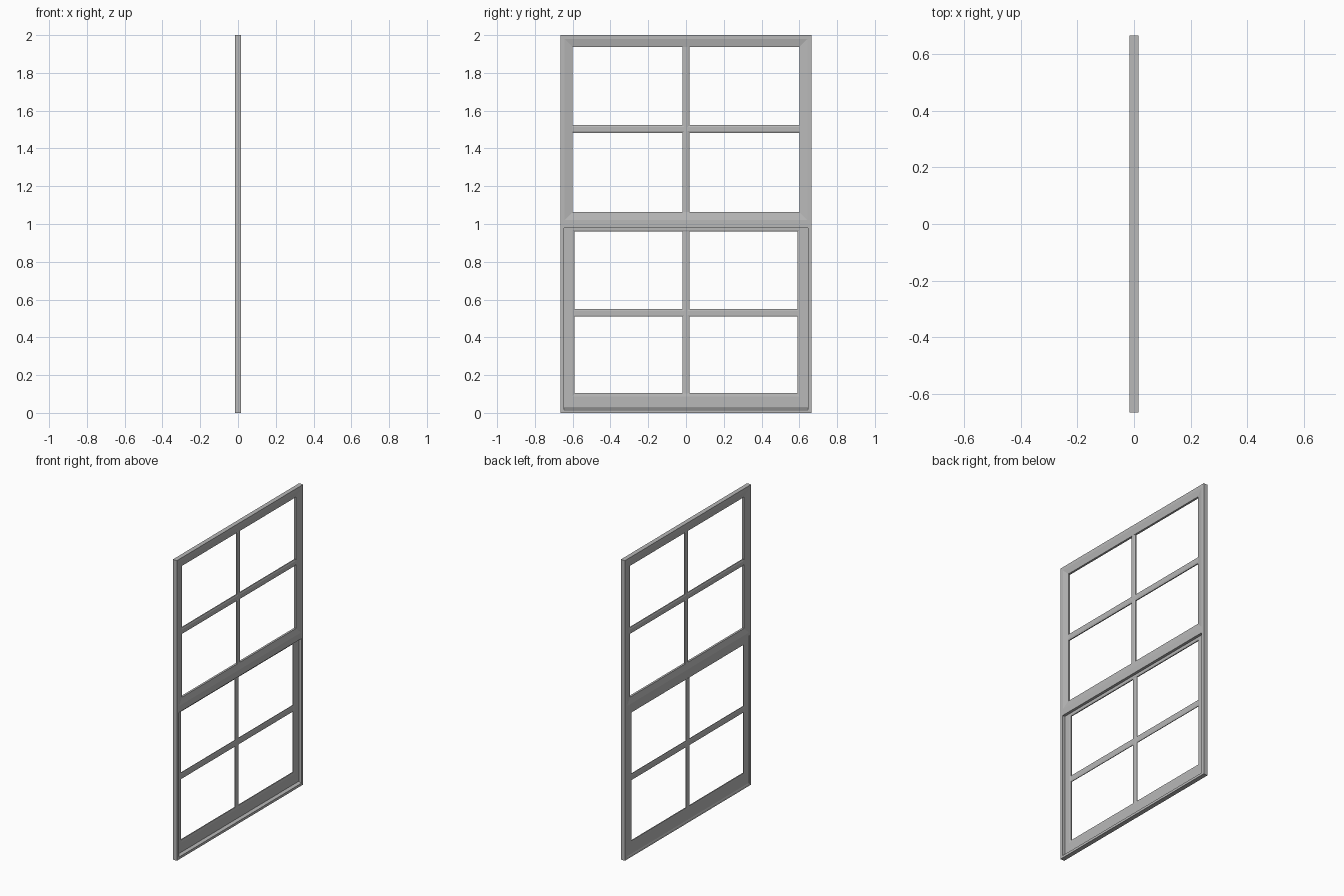
import bpy, bmesh

cube = bpy.data.objects.get("Cube")
if cube:
    bpy.data.objects.remove(cube, do_unlink=True)

grey = bpy.data.materials.new("window_grey")
grey.use_nodes = True
colour = (0.48, 0.48, 0.48, 1)
grey.diffuse_color = colour
grey.node_tree.nodes["Principled BSDF"].inputs["Base Color"].default_value = colour


def finish(name, bm):
    bmesh.ops.recalc_face_normals(bm, faces=bm.faces)
    mesh = bpy.data.meshes.new(name)
    bm.to_mesh(mesh)
    bm.free()
    mesh.materials.append(grey)
    obj = bpy.data.objects.new(name, mesh)
    bpy.context.collection.objects.link(obj)
    return obj


def ring(name, outer, inner, profile):
    """Mitred frame; rects are (half width, bottom, top), profile is (inset, x)."""
    def corners(r):
        w, b, t = r
        return [(-w, b), (w, b), (w, t), (-w, t)]
    bm = bmesh.new()
    loops = []
    for o, i in zip(corners(outer), corners(inner)):
        loops.append([bm.verts.new((x, o[0] + (i[0] - o[0]) * u, o[1] + (i[1] - o[1]) * u))
                      for u, x in profile])
    n = len(profile)
    for k in range(4):
        a, b = loops[k], loops[(k + 1) % 4]
        for j in range(n):
            m = (j + 1) % n
            bm.faces.new((a[j], a[m], b[m], b[j]))
    return finish(name, bm)


def bar(name, axis, section, start, end):
    """Extrude a closed section of (x, offset) points along y or z."""
    bm = bmesh.new()
    ends = []
    for s in (start, end):
        ends.append([bm.verts.new((x, s, v) if axis == "y" else (x, v, s)) for x, v in section])
    n = len(section)
    for j in range(n):
        m = (j + 1) % n
        bm.faces.new((ends[0][j], ends[0][m], ends[1][m], ends[1][j]))
    for e in ends:
        bm.faces.new(e)
    return finish(name, bm)


def rect(x0, x1, v0, v1):
    return [(x0, v0), (x1, v0), (x1, v1), (x0, v1)]


def muntin(x, v, half, depth):
    """Glazing bar section with chamfered corners."""
    d, h = depth * 0.5, half * 0.5
    return [(x - depth, v - h), (x - d, v - half), (x + d, v - half), (x + depth, v - h),
            (x + depth, v + h), (x + d, v + half), (x - d, v + half), (x - depth, v + h)]


D = 0.015      # half depth of the whole window
SASH_X = -0.01  # centre plane of the lower sash

# Upper frame, sloping in from its lip on both sides
ring("upper_frame", (0.665, 1.0, 2.0), (0.60, 1.063, 1.938),
     [(0, -D), (0.35, -D), (1, -0.007), (1, 0.007), (0.35, D), (0, D)])

# Lower sash, set back on one side
ring("lower_sash", (0.646, 0.02, 1.005), (0.59, 0.105, 0.96),
     [(0, -0.0145), (0.85, -0.0145), (1, -0.0125), (1, -0.006), (0.8, -0.003), (0, -0.003)])

# Meeting rail, side jambs and sloped sill
bar("meeting_rail", "y", rect(-0.004, D, 0.98, 1.02), -0.646, 0.646)
for side, s in (("left", 1), ("right", -1)):
    bar(side + "_jamb", "z", rect(-D, D, s * 0.645, s * 0.665), 0, 1.01)
bar("sill", "y", [(-D, 0), (D, 0), (D, 0.016), (-0.003, 0.025), (-0.011, 0.025), (-D, 0.012)],
    -0.646, 0.646)

# Glazing bars of both panes
for name, x, depth, bottom, top, middle, half_width in (
        ("upper", 0, 0.007, 1.06, 1.94, 1.503, 0.602),
        ("lower", SASH_X, 0.0045, 0.10, 0.962, 0.53, 0.592)):
    bar(name + "_upright_bar", "z", muntin(x, 0, 0.018, depth), bottom, top)
    bar(name + "_cross_bar", "y", muntin(x, middle, 0.021, depth), -half_width, half_width)
